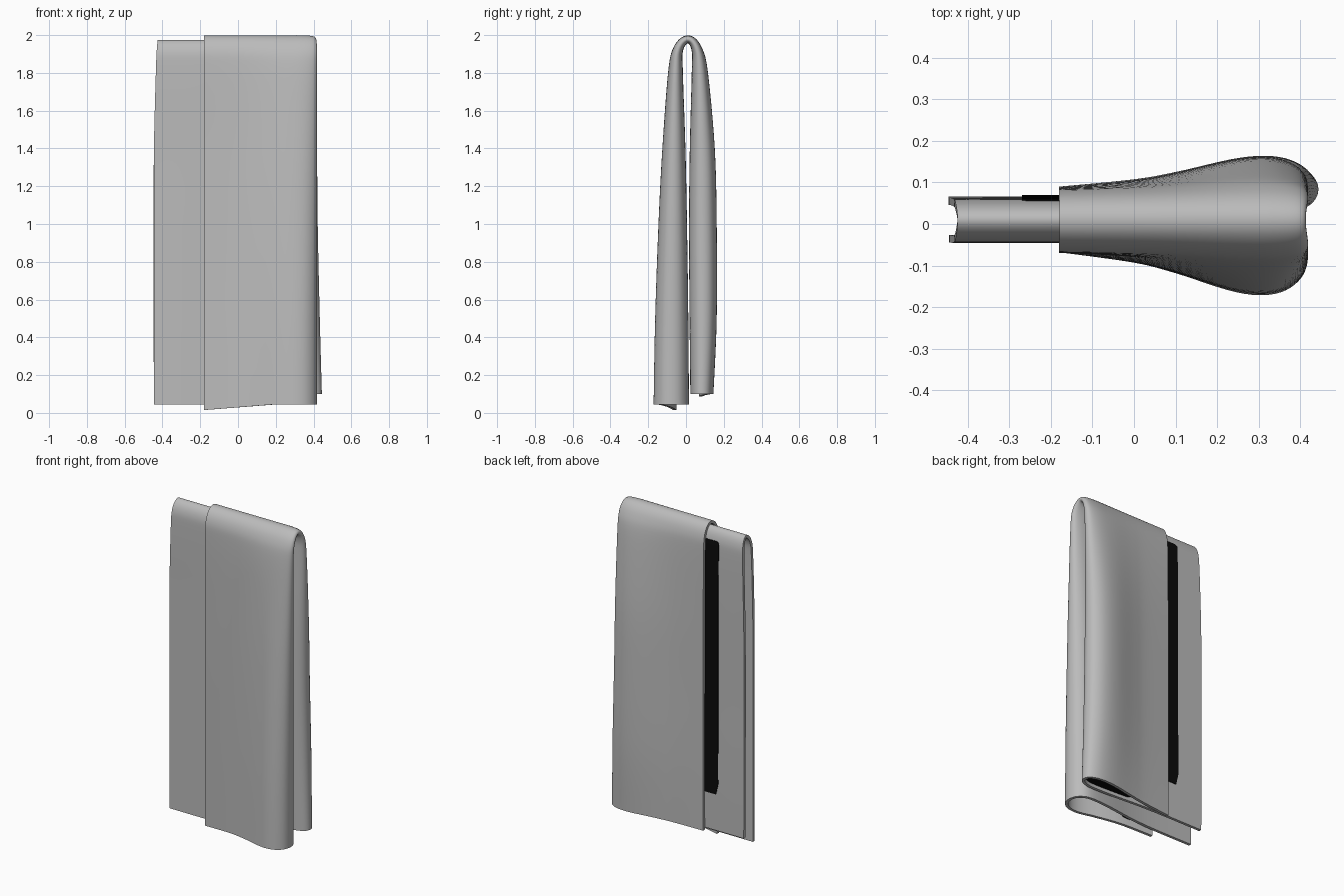
import bpy, bmesh
from mathutils import Vector

cube = bpy.data.objects.get("Cube")
if cube:
    bpy.data.objects.remove(cube)


def material(name, value):
    m = bpy.data.materials.new(name)
    m.use_nodes = True
    col = (value, value, value, 1)
    m.diffuse_color = col
    bsdf = m.node_tree.nodes["Principled BSDF"]
    bsdf.inputs["Base Color"].default_value = col
    bsdf.inputs["Roughness"].default_value = 0.8
    return m


GREY = material("cloth grey", 0.5)
BLACK = material("trim black", 0.003)
GAP, THICK = 0.024, 0.018

# Lengthwise fold: y, z, bulge, right edge, left edge
PATH = [(-.035, .045, .1, .41, -.445), (-.035, .5, .092, .41, -.445),
        (-.035, 1, .075, .41, -.445), (-.035, 1.4, .055, .41, -.445),
        (-.036, 1.8, .025, .41, -.435), (-.028, 1.92, .008, .41, -.43),
        (.01, 1.966, 0, .405, -.425), (.043, 1.92, .01, .41, -.43),
        (.052, 1.8, .03, .41, -.435), (.055, 1.4, .062, .41, -.445),
        (.055, 1, .072, .413, -.447), (.057, .5, .07, .424, -.447),
        (.055, .1, .055, .435, -.445)]

# Crosswise fold, inner layer to outer layer: x, share of gap, share of bulge
SECTION = [(-.44, 0, 0), (-.18, 0, 0), (0, 0, -.1), (.2, 0, -.35), (.33, 0, -.4),
           (.39, .15, -.15), (.41, .5, .25), (.395, .85, .7), (.34, 1, 1),
           (.25, 1, .97), (.1, 1, .5), (0, 1, .25), (-.18, 1, 0)]


def curve(points, t):
    """Catmull-Rom point at t, measured in point indices."""
    n = len(points) - 1
    i = max(0, min(int(t), n - 1))
    f = t - i
    p = [Vector(points[max(0, min(j, n))]) for j in range(i - 1, i + 3)]
    m1, m2 = (p[2] - p[0]) / 2, (p[3] - p[1]) / 2
    return (p[1] * (1 + 2 * f) * (1 - f) ** 2 + m1 * f * (1 - f) ** 2
            + p[2] * f * f * (3 - 2 * f) + m2 * f * f * (f - 1))


def frame(v):
    """Path data and the outward direction in the yz plane."""
    s = curve(PATH, v)
    end = len(PATH) - 1
    t = curve(PATH, min(v + .02, end)) - curve(PATH, max(v - .02, 0))
    return s, Vector((0, -t[1], t[0])).normalized()


def cloth_point(u, v):
    s, normal = frame(v)
    x, gap, bulge = curve(SECTION, u)
    if x > 0:
        x *= s[3] / .41
    elif gap < .5 and x < -.18:
        x = -.18 + (x + .18) * (s[4] + .18) / -.26
    p = Vector((x, s[0], s[1])) + normal * (gap * GAP + bulge * s[2])
    # Drooping corner of the outer layer at the hem
    if u > 8:
        hem = max(0, 1 - v) + max(0, v - len(PATH) + 2) * .4
        p.z -= .03 * hem * max(0, .2 - x) / .38
    return p


def build(name, rows, mat, thickness):
    bm = bmesh.new()
    grid = [[bm.verts.new(p) for p in row] for row in rows]
    for a, b in zip(grid, grid[1:]):
        for i in range(len(a) - 1):
            bm.faces.new((a[i], a[i + 1], b[i + 1], b[i]))
    bmesh.ops.recalc_face_normals(bm, faces=bm.faces)
    mesh = bpy.data.meshes.new(name)
    bm.to_mesh(mesh)
    bm.free()
    mesh.materials.append(mat)
    obj = bpy.data.objects.new(name, mesh)
    bpy.context.collection.objects.link(obj)
    solid = obj.modifiers.new("thickness", "SOLIDIFY")
    solid.thickness = thickness
    solid.offset = 0
    bpy.ops.object.select_all(action="DESELECT")
    obj.select_set(True)
    bpy.context.view_layer.objects.active = obj
    bpy.ops.object.modifier_apply(modifier=solid.name)
    bpy.ops.object.shade_smooth_by_angle()
    return obj


# Folded cloth
STEP = 6
us = [i / STEP for i in range((len(SECTION) - 1) * STEP + 1)]
vs = [i / STEP for i in range((len(PATH) - 1) * STEP + 1)]
build("folded_cloth", [[cloth_point(u, v) for u in us] for v in vs], GREY, THICK)


# Dark strips lying on the inner layer
def strip(name, v0, v1, x0, x1, corner):
    rows = []
    count = 30
    for i in range(count + 1):
        s, normal = frame(v0 + (v1 - v0) * i / count)
        inset = corner if i in (0, count) else 0
        rows.append([Vector((x, s[0], s[1])) + normal * (THICK / 2 + .002)
                     for x in (x0 + inset, x1 - inset)])
    build(name, rows, BLACK, .004)


strip("back_strip", 7.2, 11.37, -.27, -.1, .015)
strip("front_strip_end", .03, .6, -.02, .05, .02)

# Dark filling inside the pocket of the back fold
inner = [cloth_point(2.5 + 3.5 * i / 12, 11.9) for i in range(13)]
outer = [cloth_point(10.5 - 4.5 * i / 12, 11.9) for i in range(13)]
build("pocket_filling", [inner, outer], BLACK, .004)
